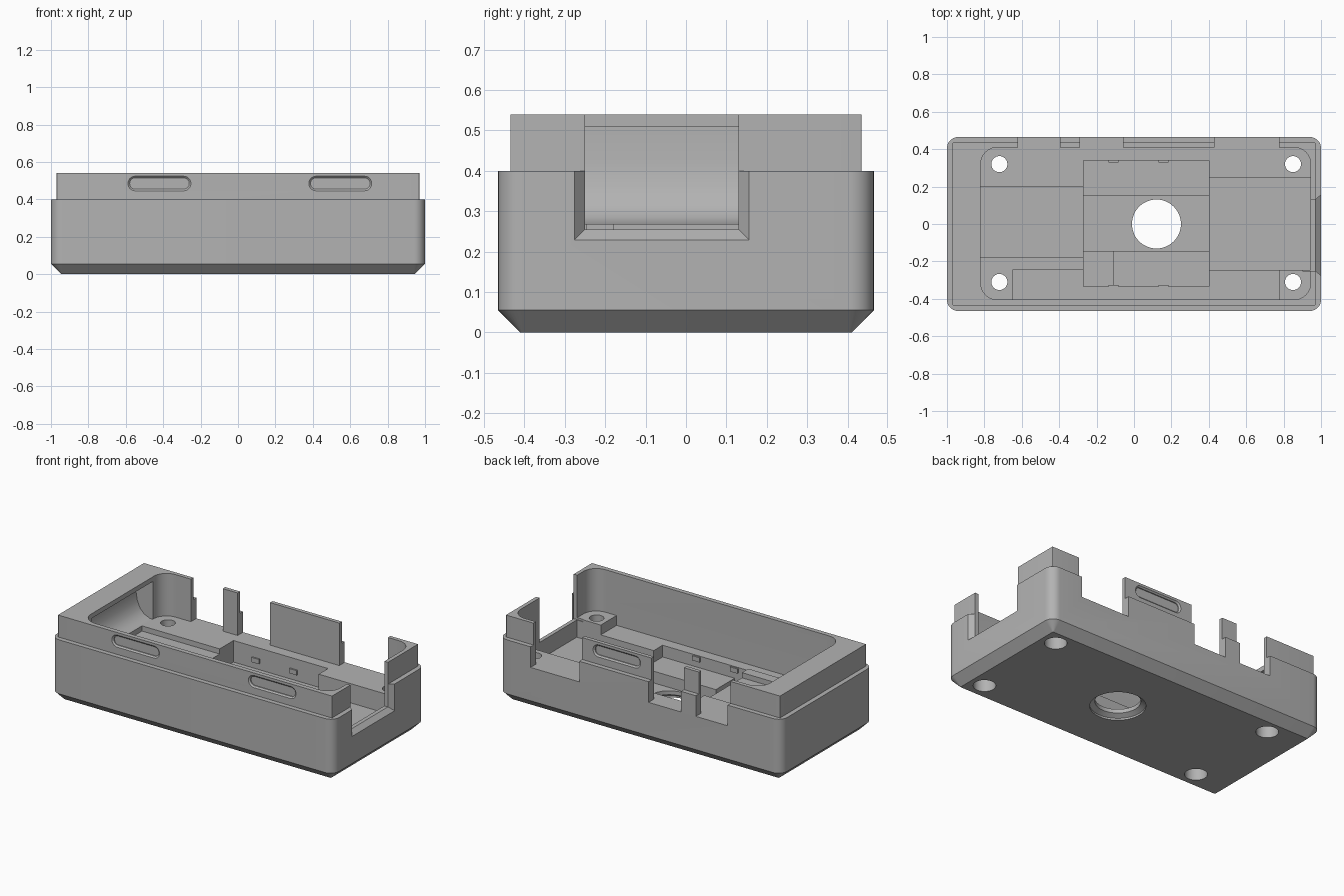
import bpy, bmesh, math
from mathutils import Vector

old = bpy.data.objects.get("Cube")
if old:
    bpy.data.objects.remove(old, do_unlink=True)

grey = bpy.data.materials.new("plain_grey")
grey.use_nodes = True
colour = (0.45, 0.45, 0.45, 1)
grey.diffuse_color = colour
grey.node_tree.nodes["Principled BSDF"].inputs["Base Color"].default_value = colour


def ring(x0, x1, y0, y1, z, r=0.0, n=8):
    """Rectangle at height z, with rounded corners when r is above zero."""
    if r == 0:
        return [(x0, y0, z), (x1, y0, z), (x1, y1, z), (x0, y1, z)]
    centres = [(x1 - r, y1 - r), (x0 + r, y1 - r), (x0 + r, y0 + r), (x1 - r, y0 + r)]
    pts = []
    for i, (cx, cy) in enumerate(centres):
        for k in range(n + 1):
            a = math.pi / 2 * (i + k / n)
            pts.append((cx + r * math.cos(a), cy + r * math.sin(a), z))
    return pts


def circle(cx, cy, z, r, n=48):
    return [(cx + r * math.cos(i * math.tau / n), cy + r * math.sin(i * math.tau / n), z)
            for i in range(n)]


def loft(name, rings):
    """Closed solid through rings with equal point counts."""
    bm = bmesh.new()
    loops = [[bm.verts.new(p) for p in pts] for pts in rings]
    for a, b in zip(loops, loops[1:]):
        for i in range(len(a)):
            j = (i + 1) % len(a)
            bm.faces.new((a[i], a[j], b[j], b[i]))
    bm.faces.new(loops[0])
    bm.faces.new(loops[-1])
    bmesh.ops.recalc_face_normals(bm, faces=bm.faces[:])
    mesh = bpy.data.meshes.new(name)
    bm.to_mesh(mesh)
    bm.free()
    obj = bpy.data.objects.new(name, mesh)
    mesh.materials.append(grey)
    bpy.context.collection.objects.link(obj)
    return obj


def box(name, x0, x1, y0, y1, z0, z1):
    return loft(name, [ring(x0, x1, y0, y1, z) for z in (z0, z1)])


# Shell: chamfered base, rounded sides and a stepped-in lip
W, D, STEP, TOP = 1.0, 0.465, 0.4, 0.54


def outline(inset, z, r):
    return ring(-W + inset, W - inset, -D + inset, D - inset, z, r)


shell = loft("case_shell", [outline(0.055, 0, 0.005), outline(0, 0.055, 0.06),
                            outline(0, STEP, 0.06), outline(0.03, STEP, 0.004),
                            outline(0.03, TOP, 0.004)])


def cut(cutter):
    cutter.hide_render = True
    mod = shell.modifiers.new("cut", "BOOLEAN")
    mod.operation, mod.solver, mod.object = "DIFFERENCE", "EXACT", cutter
    bpy.context.view_layer.objects.active = shell
    bpy.ops.object.modifier_apply(modifier=mod.name)
    bpy.data.objects.remove(cutter, do_unlink=True)


# Main cavity down to the mounting floor
FLOOR, HIGH = 0.268, 0.6
cut(loft("cavity", [ring(-0.82, 0.945, -0.405, 0.41, z, 0.09) for z in (FLOOR, HIGH)]))

# Stepped recesses in the floor: x0, x1, y0, y1, depth level
recesses = [
    (-0.82, -0.27, -0.18, 0.2, 0.235),
    (-0.65, 0.775, -0.405, -0.245, 0.205),
    (0.4, 0.945, -0.245, 0.245, 0.145),
    (-0.27, 0.4, -0.335, 0.34, 0.13),
    (-0.27, -0.11, -0.335, -0.145, 0.09),
    (-0.27, 0.4, -0.145, 0.15, 0.055),
]
for x0, x1, y0, y1, level in recesses:
    cut(box("recess", x0, x1, y0, y1, level, 0.35))

# Scooped undercut in the closed end wall
scoop = [(-0.78, 0.51), (-0.94, 0.51), (-0.94, 0.42), (-0.93, 0.36), (-0.91, 0.315),
         (-0.88, 0.285), (-0.84, FLOOR), (-0.78, FLOOR)]
cut(loft("end_scoop", [[(x, y, z) for x, z in scoop] for y in (-0.31, 0.31)]))

# Connector notch in the open end, flared towards the outside
cut(box("notch", 0.9, 1.1, -0.25, 0.13, 0.255, HIGH))
cut(loft("notch_flare", [[(x, -0.25 - f, 0.255 - f), (x, 0.13 + f, 0.255 - f),
                          (x, 0.13 + f, HIGH), (x, -0.25 - f, HIGH)]
                         for x, f in ((0.97, 0), (1.01, 0.035))]))

# Gaps in the back wall
for x0, x1 in ((-0.62, -0.395), (-0.29, -0.06), (0.43, 0.775)):
    cut(box("back_gap", x0, x1, 0.37, 0.5, FLOOR, HIGH))

# Shallow snap slots on the lip, two in front and one behind
for cx, side in ((-0.42, -1), (0.547, -1), (0.185, 1)):
    rings = []
    for y, half in ((0.445, 0.046), (0.435, 0.039), (0.427, 0.03), (0.421, 0.03)):
        flat = ring(cx - 0.129 - half, cx + 0.129 + half,
                    0.485 - half, 0.485 + half, 0, half - 0.001)
        rings.append([(px, side * y, pz) for px, pz, _ in flat])
    cut(loft("snap_slot", rings))

# Countersunk centre hole
cut(loft("centre_hole", [circle(0.12, 0, z, r) for z, r in
                         ((-0.02, 0.16), (0.012, 0.16), (0.03, 0.131), (0.2, 0.131))]))

# Counterbored screw holes
for x in (-0.72, 0.85):
    for y in (-0.31, 0.32):
        cut(loft("screw_hole", [circle(x, y, z, r, 32) for z, r in
                                ((-0.02, 0.065), (0.15, 0.065), (0.15, 0.043), (0.4, 0.043))]))

# Small retaining nubs on the pocket walls
for x in (-0.11, 0.158):
    for y0, y1, side in ((-0.34, -0.325, "front"), (0.33, 0.345, "back")):
        box("retaining_nub_" + side, x - 0.026, x + 0.026, y0, y1, 0.17, 0.2)

bpy.ops.object.select_all(action="DESELECT")
shell.select_set(True)
bpy.context.view_layer.objects.active = shell
bpy.ops.object.shade_smooth_by_angle(angle=math.radians(25))
